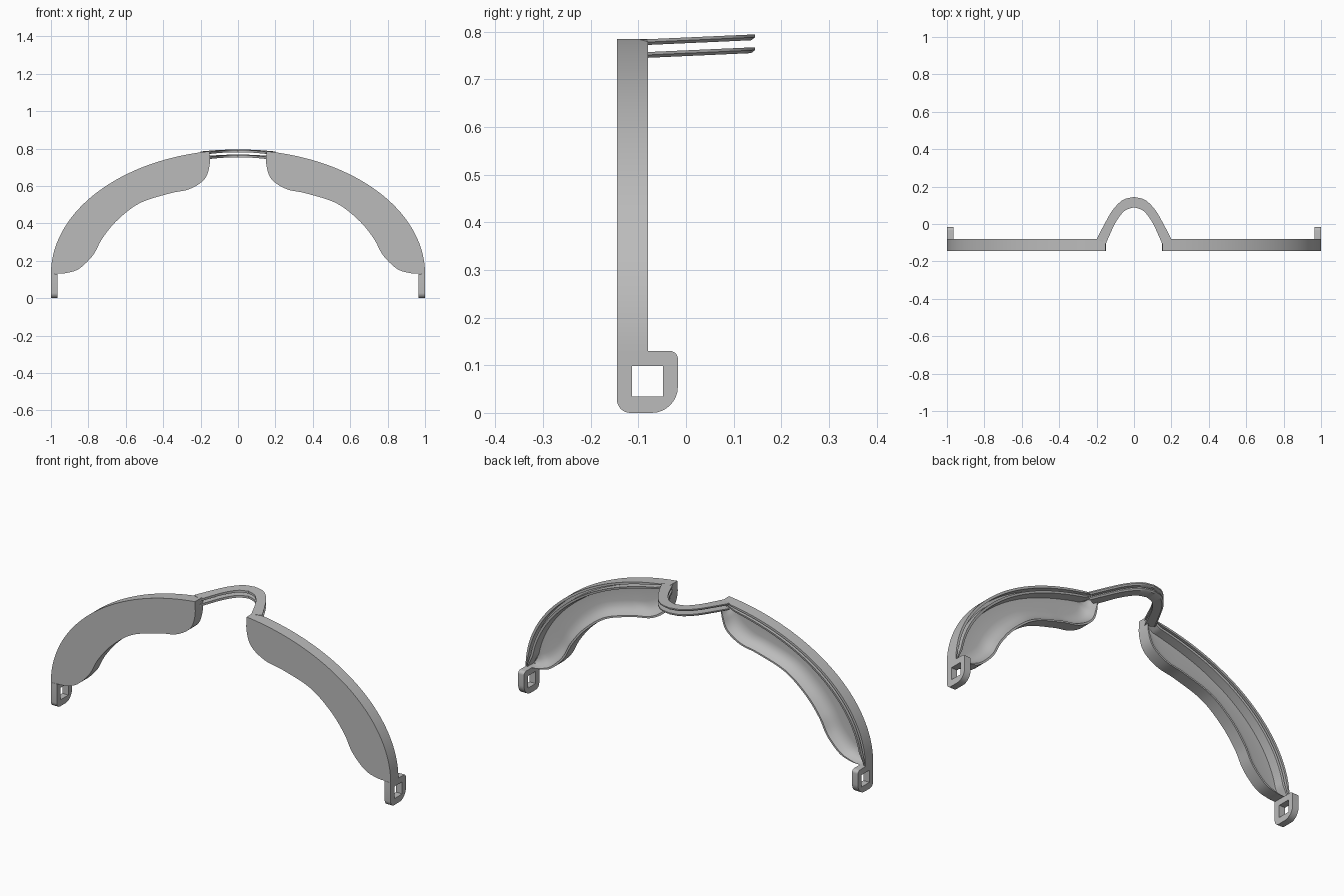
import bpy, bmesh, math
from mathutils import Vector

old = bpy.data.objects.get("Cube")
if old:
    bpy.data.objects.remove(old, do_unlink=True)

grey = bpy.data.materials.new("plain grey")
grey.use_nodes = True
grey.diffuse_color = (0.5, 0.5, 0.5, 1)
grey.node_tree.nodes["Principled BSDF"].inputs["Base Color"].default_value = (0.5, 0.5, 0.5, 1)


def spline(points, steps=12):
    """Smooth curve through the given 2D points."""
    p = [Vector(q) for q in points]
    p = [2 * p[0] - p[1]] + p + [2 * p[-1] - p[-2]]
    out = []
    for a, b, c, d in zip(p, p[1:], p[2:], p[3:]):
        for i in range(steps):
            t = i / steps
            out.append(0.5 * (2 * b + (c - a) * t + (2 * a - 5 * b + 4 * c - d) * t * t
                              + (3 * b - a - 3 * c + d) * t ** 3))
    return out + [p[-2]]


def resample(path, count):
    """Evenly spaced points along a path."""
    dist = [0]
    for a, b in zip(path, path[1:]):
        dist.append(dist[-1] + (b - a).length)
    out, k = [], 0
    for i in range(count + 1):
        s = dist[-1] * i / count
        while k < len(path) - 2 and dist[k + 1] < s:
            k += 1
        out.append(path[k].lerp(path[k + 1], (s - dist[k]) / (dist[k + 1] - dist[k])))
    return out


def finish(name, bm, mirror=False):
    bmesh.ops.remove_doubles(bm, verts=bm.verts, dist=1e-5)
    bmesh.ops.recalc_face_normals(bm, faces=bm.faces)
    mesh = bpy.data.meshes.new(name)
    bm.to_mesh(mesh)
    bm.free()
    obj = bpy.data.objects.new(name, mesh)
    bpy.context.collection.objects.link(obj)
    mesh.materials.append(grey)
    if mirror:
        obj.modifiers.new("Mirror", 'MIRROR').use_clip = False
    bpy.ops.object.select_all(action='DESELECT')
    obj.select_set(True)
    bpy.context.view_layer.objects.active = obj
    bpy.ops.object.shade_smooth_by_angle(angle=math.radians(35))
    return obj


def loft(name, sections, mirror=False):
    """Skin closed cross-sections and cap both ends."""
    bm = bmesh.new()
    rings = [[bm.verts.new(v) for v in s] for s in sections]
    n = len(rings[0])
    for r, q in zip(rings, rings[1:]):
        for i in range(n):
            j = (i + 1) % n
            bm.faces.new((r[i], r[j], q[j], q[i]))
    bm.faces.new(rings[0])
    bm.faces.new(rings[-1])
    return finish(name, bm, mirror)


# Side panels: flat front, dished back, grooved outer rim
BASE, RISE, FRONT, BACK = 0.13, 0.663, -0.145, -0.08
start = math.acos(0.152)
outer = [Vector((math.cos(start * (1 - i / 90)), BASE + RISE * math.sin(start * (1 - i / 90))))
         for i in range(91)]
inner = spline([(0.152, 0.785), (0.152, 0.71), (0.18, 0.635), (0.26, 0.583), (0.365, 0.56),
                (0.525, 0.508), (0.645, 0.417), (0.725, 0.32), (0.775, 0.23), (0.85, 0.157),
                (0.92, 0.134), (0.965, 0.131)])
inner[0] = outer[0].copy()
rim = [(0, FRONT), (0, BACK), (0.013, BACK), (0.013, -0.12), (0.027, -0.12),
       (0.027, BACK), (0.039, -0.082), (0.045, -0.128)]
dish = [(0.08, -0.13), (0.055, -0.126), (0.035, -0.115), (0.02, -0.1), (0.01, BACK),
        (0, BACK), (0, FRONT)]
sections = []
for o, i in zip(resample(outer, 90), resample(inner, 90)):
    width = (i - o).length
    way = (i - o).normalized()
    s = min(1, width / 0.13)
    ring = [(o + way * d * s, y) for d, y in rim] + [(i - way * d * s, y) for d, y in dish]
    sections.append([(p.x, y, p.y) for p, y in ring])
loft("side_panels", sections, True)

# Bridge: two thin ribs arching backwards over the middle
edge_out = spline([(0.2, -0.082), (0.163, -0.01), (0.115, 0.073), (0.06, 0.128), (0, 0.145)])
edge_in = spline([(0.15, -0.105), (0.135, -0.07), (0.096, 0.012), (0.05, 0.07), (0, 0.09)])


def both_sides(path):
    return path + [Vector((-p.x, p.y)) for p in reversed(path[:-1])]


for name, drop in (("bridge_upper_rib", 0), ("bridge_lower_rib", 0.027)):
    sections = []
    for o, i in zip(both_sides(edge_out), both_sides(edge_in)):
        m = o.lerp(i, 0.15)
        ring = [(o, 0), (o, 0.006), (m, 0.012), (i, 0.012), (i, 0)]
        sections.append([(p.x, p.y, 0.788 + 0.045 * p.y - drop - d) for p, d in ring])
    loft(name, sections)

# End loops: rounded plates with a square strap hole
Y0, Y1, TOP = FRONT, -0.017, 0.13
corners = [(Y0, 0, 0.028, 180), (Y1, 0, 0.055, 270), (Y1, TOP, 0.017, 0), (Y0, TOP, 0.001, 90)]
rounded, hole = [], []
hole_corners = [(-0.113, 0.034), (-0.048, 0.034), (-0.048, 0.098), (-0.113, 0.098)]
STEPS = 8
for (y, z, r, a), h in zip(corners, hole_corners):
    cy = y + r if y == Y0 else y - r
    cz = z + r if z == 0 else z - r
    for k in range(STEPS + 1):
        t = math.radians(a + 90 * k / STEPS)
        rounded.append((cy + r * math.cos(t), cz + r * math.sin(t)))
        hole.append(h)
bm = bmesh.new()
layers = [[bm.verts.new((x, y, z)) for y, z in loop]
          for loop, x in ((rounded, 1), (rounded, 0.965), (hole, 0.965), (hole, 1))]
n = len(rounded)
for a, b in zip(layers, layers[1:] + layers[:1]):
    for i in range(n):
        j = (i + 1) % n
        bm.faces.new((a[i], a[j], b[j], b[i]))
finish("end_loops", bm, True)
